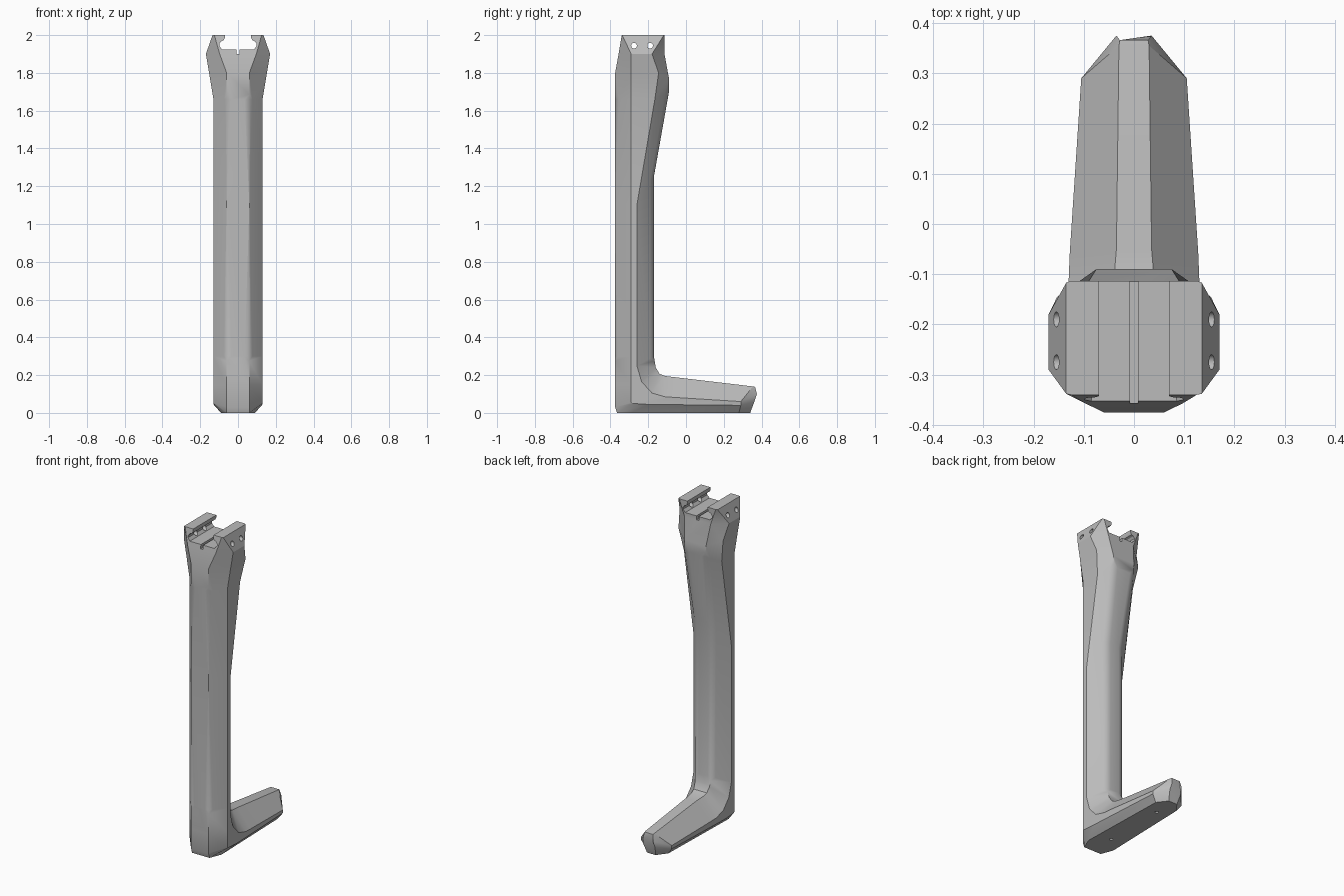
import bpy, bmesh, math
from mathutils import Matrix

cube = bpy.data.objects.get("Cube")
if cube:
    bpy.data.objects.remove(cube, do_unlink=True)

grey = bpy.data.materials.new("plain grey")
grey.use_nodes = True
grey.diffuse_color = (0.5, 0.5, 0.5, 1)
grey.node_tree.nodes["Principled BSDF"].inputs["Base Color"].default_value = grey.diffuse_color


def make_object(name, bm):
    bmesh.ops.recalc_face_normals(bm, faces=bm.faces)
    mesh = bpy.data.meshes.new(name)
    bm.to_mesh(mesh)
    bm.free()
    mesh.materials.append(grey)
    obj = bpy.data.objects.new(name, mesh)
    bpy.context.collection.objects.link(obj)
    return obj


# Four rails run from the head down the column and out along the foot
outer_flat = [(.125, -.34, 2), (.097, -.357, 1.9), (.06, -.375, 1.8), (.06, -.375, 1.66),
              (.06, -.375, 1.1), (.06, -.375, .3), (.06, -.375, .15), (.06, -.375, .03),
              (.06, -.365, 0), (.09, -.29, 0), (.075, .28, 0), (.03, .34, 0)]
outer_side = [(.135, -.338, 2), (.17, -.29, 1.9), (.153, -.29, 1.8), (.13, -.29, 1.66),
              (.13, -.29, 1.1), (.13, -.29, .3), (.13, -.29, .15), (.13, -.29, .055),
              (.13, -.28, .05), (.13, -.2, .045), (.105, .29, .04), (.04, .362, .06)]
inner_side = [(.135, -.117, 2), (.17, -.18, 1.9), (.153, -.145, 1.8), (.13, -.165, 1.66),
              (.13, -.26, 1.1), (.13, -.26, .25), (.13, -.235, .165), (.13, -.18, .105),
              (.13, -.11, .085), (.128, -.06, .082), (.105, .29, .06), (.035, .375, .1)]
inner_flat = [(.125, -.113, 2), (.09, -.114, 1.9), (.075, -.09, 1.77), (.07, -.09, 1.7),
              (.055, -.17, 1.25), (.055, -.17, .3), (.05, -.16, .24), (.045, -.14, .207),
              (.04, -.11, .195), (.035, -.05, .188), (.03, .355, .14), (.028, .366, .138)]


def build_body():
    bm = bmesh.new()
    rings = []
    for half in zip(outer_flat, outer_side, inner_side, inner_flat):
        left = [bm.verts.new(p) for p in half]
        right = [bm.verts.new((-x, y, z)) for x, y, z in reversed(half)]
        rings.append(left + right)
    count = len(rings[0])
    for upper, lower in zip(rings, rings[1:]):
        for i in range(count):
            j = (i + 1) % count
            bm.faces.new((upper[i], upper[j], lower[j], lower[i]))
    bm.faces.new(rings[0])
    bm.faces.new(rings[-1])
    # Soften the long edges of the column
    soft = []
    for i in (0, 3, 4, 7):
        for k in range(3, 5):
            soft.append(bm.edges.get((rings[k][i], rings[k + 1][i])))
    bmesh.ops.bevel(bm, geom=soft, offset=.025, offset_type='OFFSET',
                    segments=3, profile=.5, affect='EDGES')
    return make_object("stand_body", bm)


def cut(target, cutter):
    mod = target.modifiers.new("cut", 'BOOLEAN')
    mod.operation = 'DIFFERENCE'
    mod.solver = 'EXACT'
    mod.object = cutter
    bpy.context.view_layer.objects.active = target
    bpy.ops.object.modifier_apply(modifier=mod.name)
    bpy.data.objects.remove(cutter, do_unlink=True)


def rod(name, radius, depth, place):
    bm = bmesh.new()
    bmesh.ops.create_cone(bm, cap_ends=True, segments=20, radius1=radius,
                          radius2=radius, depth=depth, matrix=place)
    return make_object(name, bm)


body = build_body()

# Undercut channel with a narrow centre slot
half = [(.07, 2.05), (.07, 1.985), (.076, 1.972), (.09, 1.967), (.099, 1.955),
        (.099, 1.942), (.085, 1.925), (.008, 1.925), (.008, 1.9)]
profile = half + [(-x, z) for x, z in reversed(half)]
bm = bmesh.new()
face = bm.faces.new([bm.verts.new((x, -.5, z)) for x, z in profile])
swept = bmesh.ops.extrude_face_region(bm, geom=[face])["geom"]
bmesh.ops.translate(bm, vec=(0, .6, 0), verts=[v for v in swept if isinstance(v, bmesh.types.BMVert)])
cut(body, make_object("channel_cutter", bm))

# Screw holes through both jaws
sideways = Matrix.Rotation(math.pi / 2, 4, 'Y')
for y in (-.275, -.19):
    cut(body, rod("jaw_hole_cutter", .015, 1, Matrix.Translation((0, y, 1.944)) @ sideways))

# Blind holes under the foot
for y in (-.2, .2):
    cut(body, rod("foot_hole_cutter", .01, .08, Matrix.Translation((0, y, 0))))

bpy.ops.object.select_all(action='DESELECT')
body.select_set(True)
bpy.context.view_layer.objects.active = body
bpy.ops.object.shade_smooth_by_angle(angle=math.radians(28))
